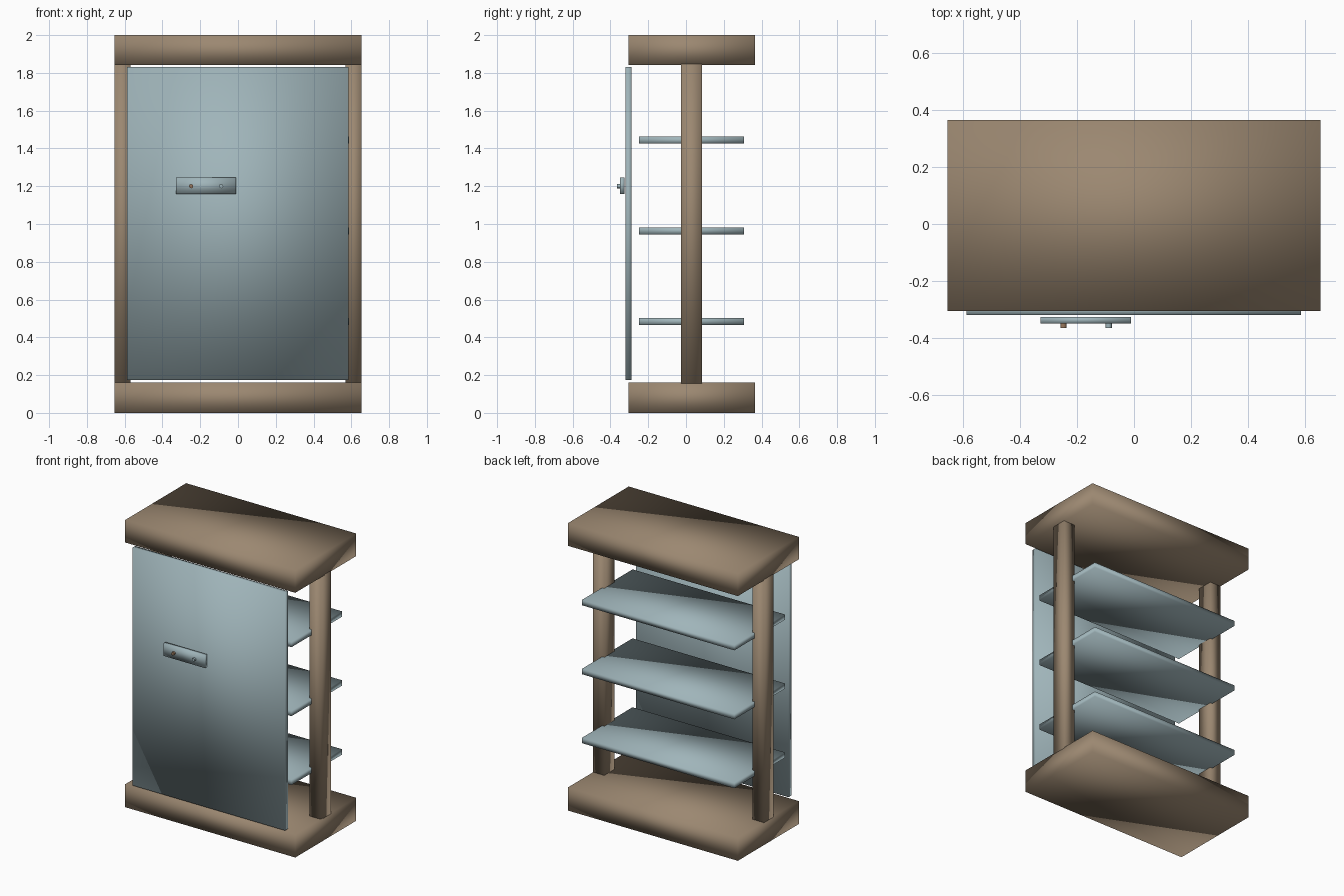
import bpy
import bmesh
import math
from mathutils import Matrix, Vector

default = bpy.data.objects.get("Cube")
if default:
    bpy.data.objects.remove(default, do_unlink=True)


def material(name, color):
    mat = bpy.data.materials.new(name)
    mat.use_nodes = True
    mat.diffuse_color = (*color, 1)
    mat.node_tree.nodes["Principled BSDF"].inputs["Base Color"].default_value = (*color, 1)
    return mat


brown = material("warm brown", (0.33, 0.245, 0.165))
steel = material("blue grey", (0.35, 0.46, 0.49))
copper = material("copper", (0.32, 0.19, 0.11))


def finish(name, bm, mat):
    mesh = bpy.data.meshes.new(name)
    bm.to_mesh(mesh)
    bm.free()
    mesh.materials.append(mat)
    mesh.shade_smooth()
    obj = bpy.data.objects.new(name, mesh)
    bpy.context.collection.objects.link(obj)
    return obj


def box(name, x, y, z, mat):
    """Softly shaded box spanning the given (min, max) ranges."""
    bm = bmesh.new()
    size = [b - a for a, b in (x, y, z)]
    centre = Vector([(a + b) / 2 for a, b in (x, y, z)])
    bmesh.ops.create_cube(bm, size=1, matrix=Matrix.Translation(centre) @ Matrix.Diagonal((*size, 1)))
    return finish(name, bm, mat)


def stud(name, x, z, mat):
    """Small cylinder pointing forward from the handle plate."""
    bm = bmesh.new()
    place = Matrix.Translation((x, -0.356, z)) @ Matrix.Rotation(math.pi / 2, 4, "X")
    bmesh.ops.create_cone(bm, cap_ends=True, segments=16, radius1=0.011, radius2=0.011,
                          depth=0.018, matrix=place)
    obj = finish(name, bm, mat)
    bpy.context.view_layer.objects.active = obj
    obj.select_set(True)
    bpy.ops.object.shade_smooth_by_angle()
    obj.select_set(False)


# Thick base and top slabs
for name, z in (("base_slab", (0, 0.16)), ("top_slab", (1.843, 2))):
    box(name, (-0.655, 0.655), (-0.305, 0.365), z, brown)

# Side posts
for name, side in (("left_post", 1), ("right_post", -1)):
    box(name, sorted((side * 0.57, side * 0.655)), (-0.027, 0.085), (0.155, 1.848), brown)

# Shelves
for i in range(3):
    z = 0.465 + i * 0.48
    box(f"shelf_{i + 1}", (-0.587, 0.587), (-0.25, 0.307), (z, z + 0.037), steel)

# Door panel with handle plate and studs
box("door", (-0.588, 0.586), (-0.32, -0.289), (0.175, 1.831), steel)
box("handle_plate", (-0.328, -0.01), (-0.35, -0.326), (1.158, 1.245), steel)
stud("right_stud", -0.248, 1.2, copper)
stud("left_stud", -0.089, 1.2, steel)
